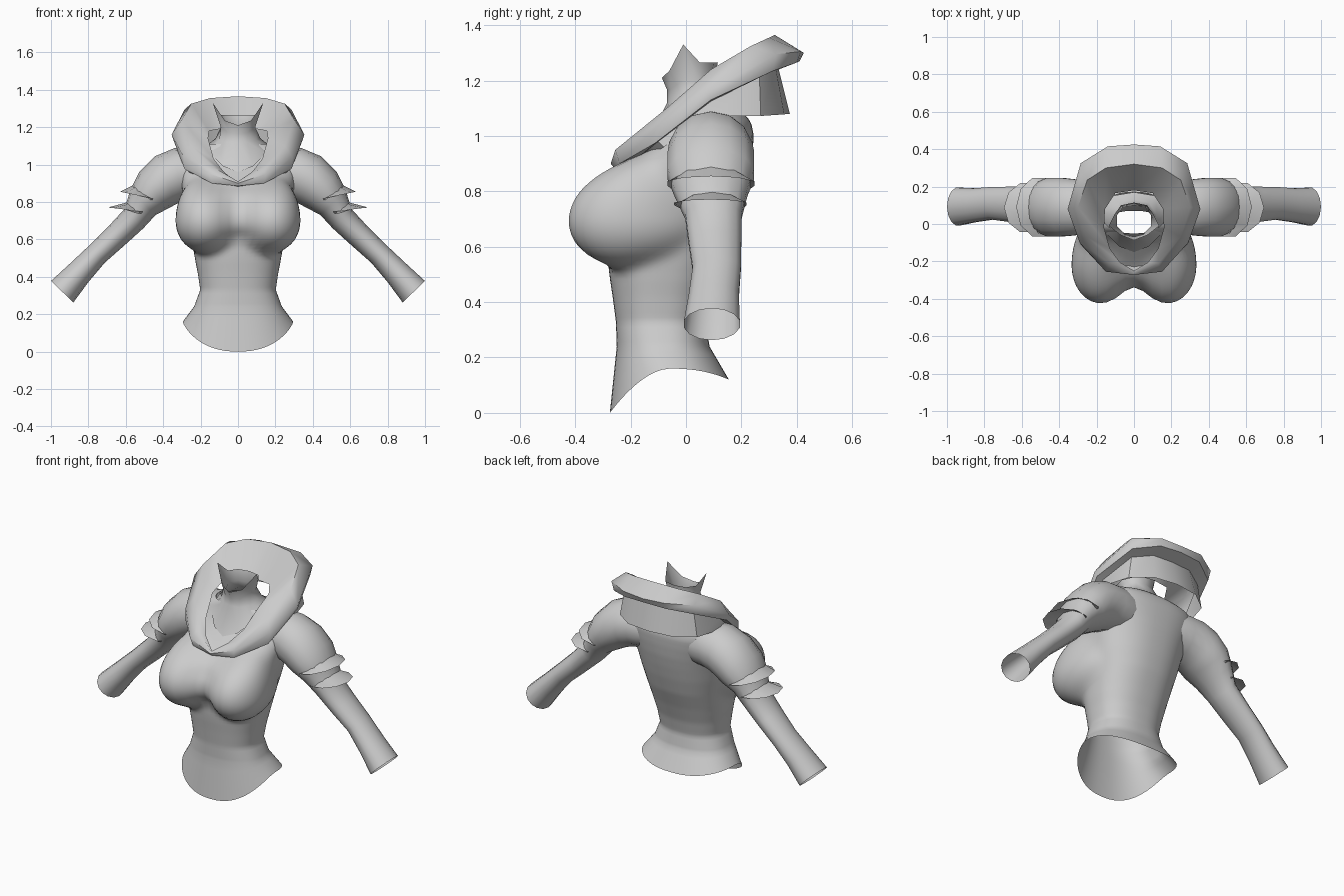
import bpy, bmesh, math
from mathutils import Vector, Matrix
from mathutils.bvhtree import BVHTree

if "Cube" in bpy.data.objects:
    bpy.data.objects.remove(bpy.data.objects["Cube"])

grey = bpy.data.materials.new("plain_grey")
grey.diffuse_color = (0.6, 0.6, 0.6, 1)
grey.use_nodes = True
grey.node_tree.nodes["Principled BSDF"].inputs["Base Color"].default_value = grey.diffuse_color


def finish(name, bm, angle=50):
    bmesh.ops.recalc_face_normals(bm, faces=bm.faces)
    me = bpy.data.meshes.new(name)
    bm.to_mesh(me)
    bm.free()
    ob = bpy.data.objects.new(name, me)
    bpy.context.collection.objects.link(ob)
    me.materials.append(grey)
    bpy.ops.object.select_all(action='DESELECT')
    ob.select_set(True)
    bpy.context.view_layer.objects.active = ob
    bpy.ops.object.shade_smooth_by_angle(angle=math.radians(angle))
    return ob


def skin(rings):
    """Skin a list of closed point rings, leaving both ends open."""
    bm = bmesh.new()
    vs = [[bm.verts.new(p) for p in r] for r in rings]
    n = len(rings[0])
    for a, b in zip(vs, vs[1:]):
        for i in range(n):
            j = (i + 1) % n
            bm.faces.new((a[i], a[j], b[j], b[i]))
    return bm


def trim(bm, hidden):
    """Remove faces whose corners are all hidden inside another part."""
    dead = [f for f in bm.faces if all(hidden(v.co) for v in f.verts)]
    bmesh.ops.delete(bm, geom=dead, context='FACES')


def spow(v, e):
    return math.copysign(abs(v) ** e, v)


# Torso: z, half width, front y, back y
sections = [(0.16, .295, -.275, .155), (.24, .235, -.25, .085), (.33, .202, -.253, .07),
            (.42, .215, -.265, .09), (.52, .235, -.28, .125), (.62, .25, -.285, .165),
            (.72, .275, -.30, .195), (.80, .29, -.29, .215), (.87, .30, -.24, .23),
            (.94, .315, -.165, .24), (1.0, .32, -.10, .245), (1.05, .31, -.065, .235),
            (1.08, .26, -.055, .21), (1.11, .17, -.05, .17)]


def section(z):
    z = min(max(z, sections[0][0]), sections[-1][0])
    for a, b in zip(sections, sections[1:]):
        if z <= b[0]:
            t = (z - a[0]) / (b[0] - a[0])
            return [p + (q - p) * t for p, q in zip(a, b)]


def in_torso(p):
    _, hw, yf, yb = section(p.z)
    e = 2 / .85
    return (abs(p.x) / hw) ** e + (abs(p.y - (yf + yb) / 2) / ((yb - yf) / 2)) ** e < .88


# Temporary bust form: two rounded shapes sloping back, with a bridge between
form = bmesh.new()
for sx in (-1, 1):
    new = bmesh.ops.create_uvsphere(form, u_segments=32, v_segments=20, radius=1)["verts"]
    for v in new:
        x, y, z = v.co
        up = max(z, 0)
        v.co = (sx * .173 + .163 * x, -.225 + y * (.29 if y > 0 else .207) + .14 * up ** 2.2,
                .695 + z * (.25 if z > 0 else .17))
bmesh.ops.create_uvsphere(form, u_segments=24, v_segments=16, radius=1,
                          matrix=Matrix.Translation((0, -.16, .73))
                          @ Matrix.Diagonal((.22, .16, .17, 1)))
tree = BVHTree.FromBMesh(form)
form.free()

# Bodice: torso rings, pushed out over the bust form
N = 64
levels = [.16, .18, .20, .22] + [.24 + .0174 * i for i in range(51)]
rings = []
for z in levels:
    _, hw, yf, yb = section(z)
    ring = []
    for i in range(N):
        a = 2 * math.pi * i / N
        s, c = math.sin(a), math.cos(a)
        p = Vector((hw * spow(s, .85), (yf + yb) / 2 - (yb - yf) / 2 * spow(c, .85), z))
        # hem dips to a deep point in front and slightly behind
        p.z -= (.16 * c ** 1.5 if c > 0 else .04 * c * c) * max(0, (.24 - z) / .08)
        core = Vector((0, -.05, z))
        if .5 < z < .98 and p.y < .06:
            d = (p - core).normalized()
            hit = tree.ray_cast(core + d * 2, -d)[0]
            if hit and (hit - core).length > (p - core).length:
                p = hit
        ring.append(p)
    rings.append(ring)
bm = skin(rings)
chest = [v for v in bm.verts if .5 < v.co.z < 1.0 and v.co.y < .05]
for _ in range(3):
    bmesh.ops.smooth_vert(bm, verts=chest, factor=.5, use_axis_x=True, use_axis_y=True, use_axis_z=True)
# open armholes where the sleeves attach
trim(bm, lambda p: abs(p.x) > .25 and ((p.y - .09) / .12) ** 2 + ((p.z - .95) / .11) ** 2 < 1)
finish("bodice", bm, 80)


def tube_ring(cx, cz, r, y0, y1, tilt, n=14):
    """Ring whose outer direction is tilted from up toward the side."""
    t = math.radians(tilt)
    out = []
    for i in range(n):
        a = 2 * math.pi * i / n
        d = r * math.cos(a)
        out.append(Vector((cx + d * math.sin(t), (y0 + y1) / 2 + (y1 - y0) / 2 * math.sin(a),
                           cz + d * math.cos(t))))
    return out


# Sleeve sections: centre x, centre z, radius, front y, back y, tilt
sleeve = [(.14, .955, .12, -.02, .215, 0), (.20, .955, .13, -.04, .23, 0),
          (.25, .955, .135, -.05, .235, 0), (.32, .945, .144, -.065, .243, 8),
          (.385, .917, .14, -.07, .25, 24), (.45, .862, .124, -.07, .25, 40),
          (.508, .797, .095, -.045, .225, 45), (.557, .71, .072, -.005, .203, 45),
          (.655, .613, .066, .008, .202, 45), (.755, .52, .062, .022, .2, 45),
          (.85, .42, .07, .008, .193, 45), (.94, .32, .083, -.01, .197, 46)]
# Flared cuffs: narrow top ring and wide lower ring
cuffs = [((.488, .825, .098, -.055, .235, 50), (.505, .828, .128, -.075, .255, 78)),
         ((.54, .75, .073, -.02, .21, 50), (.57, .755, .126, -.05, .225, 83))]


def mirrored(rings, sx):
    return [[(sx * p[0], p[1], p[2]) for p in r] for r in rings]


for sx, side in ((-1, "left"), (1, "right")):
    bm = skin(mirrored([tube_ring(*s) for s in sleeve], sx))
    trim(bm, in_torso)
    finish("sleeve_" + side, bm, 60)
    for k, pair in enumerate(cuffs):
        finish(f"cuff_{k + 1}_{side}", skin(mirrored([tube_ring(*s, n=10) for s in pair], sx)), 60)


def half_ring(pts):
    """Mirror a back-to-front half outline into a closed ring."""
    return [Vector(p) for p in pts] + [Vector((-x, y, z)) for x, y, z in pts[-2:0:-1]]


# Wide folded collar: neckline, crest, outer band, and the layer hanging below
inner = [(0, .18, 1.19), (.10, .165, 1.19), (.155, .08, 1.18), (.16, -.02, 1.14),
         (.13, -.13, 1.03), (.075, -.205, .96), (0, -.25, .90)]
crest = [(0, .32, 1.365), (.15, .30, 1.355), (.25, .235, 1.325), (.30, .09, 1.24),
         (.25, -.07, 1.10), (.13, -.21, .985), (0, -.262, .91)]
rim = [(0, .425, 1.30), (.14, .415, 1.305), (.285, .325, 1.295), (.355, .08, 1.16),
       (.29, -.10, 1.04), (.15, -.255, .95), (0, -.272, .90)]
band = [(0, .41, 1.27), (.14, .40, 1.265), (.275, .315, 1.235), (.345, .09, 1.13),
        (.285, -.11, .975), (.14, -.24, .90), (0, -.26, .885)]
under = [(0, .335, 1.24), (.13, .325, 1.24), (.24, .265, 1.215), (.30, .09, 1.125),
         (.25, -.10, .98), (.12, -.2, .90), (0, -.24, .885)]
low = [(0, .375, 1.08), (.15, .355, 1.078), (.265, .27, 1.072), (.315, .10, 1.072),
       (.265, -.08, .96), (.12, -.17, .90), (0, -.22, .88)]
finish("collar", skin([half_ring(r) for r in (inner, crest, rim, band)]), 62)
finish("under_collar", skin([half_ring(r) for r in (band, under, low)]), 40)

# Standing neck piece with two pointed sides
neck = [[(0, .17, 1.10), (.12, .15, 1.10), (.17, .06, 1.10), (.15, -.05, 1.06), (.08, -.12, .99), (0, -.15, .96)],
        [(0, .13, 1.14), (.08, .115, 1.14), (.12, .05, 1.14), (.10, -.02, 1.13), (.05, -.06, 1.12), (0, -.068, 1.12)],
        [(0, .10, 1.20), (.06, .09, 1.20), (.092, .045, 1.20), (.092, -.01, 1.20), (.05, -.055, 1.17), (0, -.068, 1.165)],
        [(0, .115, 1.265), (.07, .10, 1.265), (.105, .05, 1.265), (.135, -.01, 1.33), (.07, -.06, 1.235), (0, -.087, 1.21)]]
finish("neck_piece", skin([half_ring(r) for r in neck]), 60)
